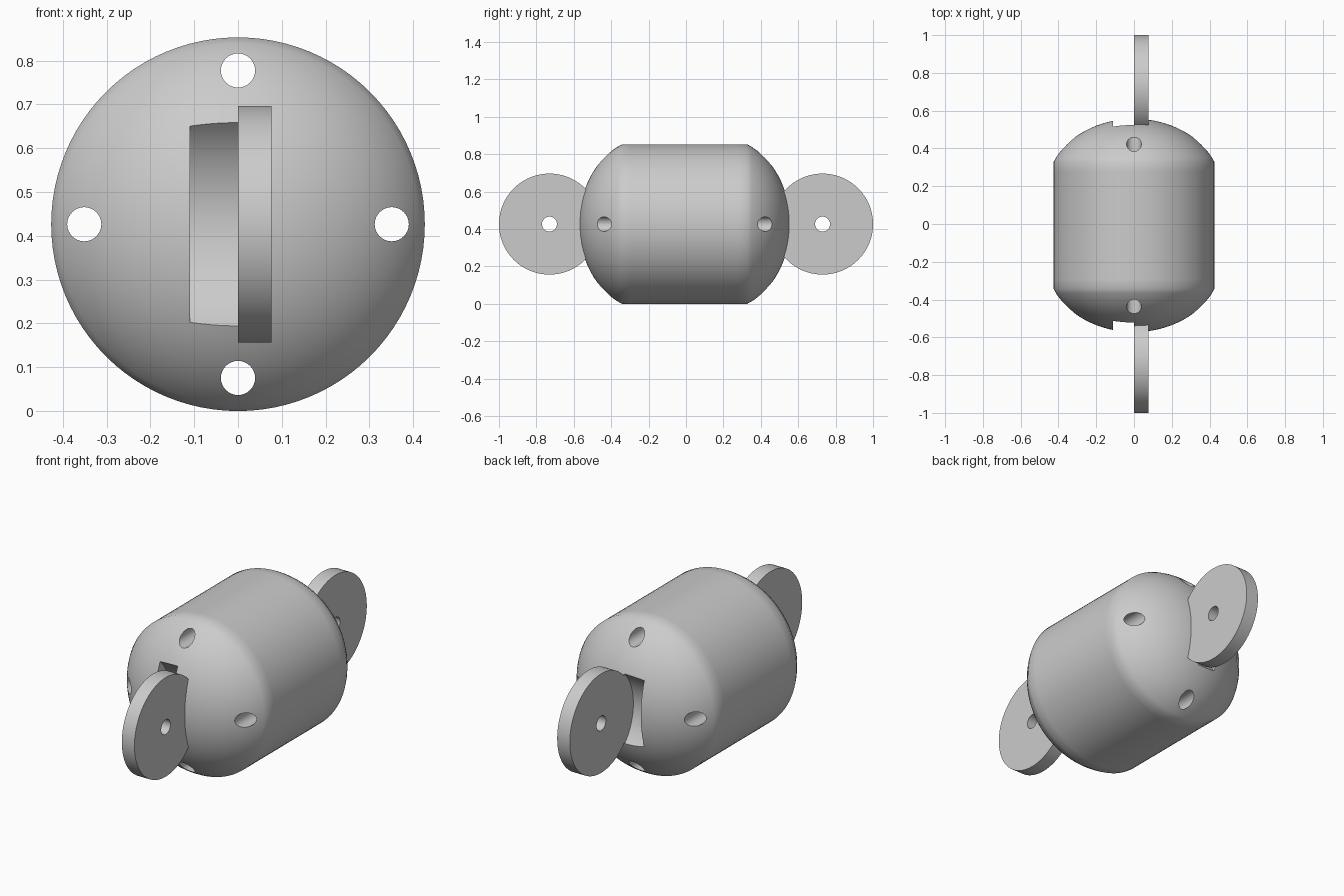
import bpy, bmesh, math
from mathutils import Matrix, Vector

cube = bpy.data.objects.get("Cube")
if cube:
    bpy.data.objects.remove(cube, do_unlink=True)

RADIUS = 0.4265      # body radius, also the height of its axis
FRONT_TIP, BACK_TIP = -0.572, 0.557
DOME_A, DOME_B = 0.46, 0.368   # radii of the elliptical dome profile
DISC_Y, DISC_R, DISC_W = 0.73, 0.27, 0.076

grey = bpy.data.materials.new("plain_grey")
grey.use_nodes = True
colour = (0.6, 0.6, 0.6, 1)
grey.diffuse_color = colour
grey.node_tree.nodes["Principled BSDF"].inputs["Base Color"].default_value = colour


def to_object(name, bm):
    mesh = bpy.data.meshes.new(name)
    bmesh.ops.recalc_face_normals(bm, faces=bm.faces)
    bm.to_mesh(mesh)
    bm.free()
    mesh.materials.append(grey)
    obj = bpy.data.objects.new(name, mesh)
    bpy.context.collection.objects.link(obj)
    return obj


def cylinder(name, axis, radius, length, centre, sides=64):
    bm = bmesh.new()
    turn = Matrix.Rotation(math.pi / 2, 4, "Y" if axis == "X" else "X")
    bmesh.ops.create_cone(bm, cap_ends=True, segments=sides, radius1=radius,
                          radius2=radius, depth=length,
                          matrix=Matrix.Translation(centre) @ turn)
    return to_object(name, bm)


def cut(obj, cutters):
    for cutter in cutters:
        cutter.hide_render = True
        mod = obj.modifiers.new("cut", "BOOLEAN")
        mod.operation, mod.solver, mod.object = "DIFFERENCE", "EXACT", cutter
    bpy.context.view_layer.update()
    graph = bpy.context.evaluated_depsgraph_get()
    mesh = bpy.data.meshes.new_from_object(obj.evaluated_get(graph))
    obj.modifiers.clear()
    obj.data = mesh
    for cutter in cutters:
        bpy.data.objects.remove(cutter, do_unlink=True)


def smooth(obj):
    bpy.ops.object.select_all(action="DESELECT")
    obj.select_set(True)
    bpy.context.view_layer.objects.active = obj
    bpy.ops.object.shade_smooth_by_angle(angle=math.radians(30))


# Body: barrel with a shallow dome at each end, spun around the y axis
def dome(tip, side, steps=16):
    points = []
    end = math.asin(RADIUS / DOME_A)
    for i in range(steps + 1):
        a = end * i / steps
        points.append((DOME_A * math.sin(a), tip - side * DOME_B * (1 - math.cos(a))))
    # extra ring keeps the barrel shading even
    points.append((RADIUS, points[-1][1] - side * 0.05))
    return points


profile = dome(FRONT_TIP, -1) + dome(BACK_TIP, 1)[::-1]
bm = bmesh.new()
verts = [bm.verts.new((r, y, RADIUS)) for r, y in profile]
edges = [bm.edges.new(pair) for pair in zip(verts, verts[1:])]
bmesh.ops.spin(bm, geom=verts + edges, cent=(0, 0, RADIUS), axis=(0, 1, 0),
               angle=math.tau, steps=96)
bmesh.ops.remove_doubles(bm, verts=bm.verts, dist=0.0001)
body = to_object("body", bm)

# Four long bolt holes and one curved clearance slot beside each disc
cutters = []
for i in range(4):
    a = i * math.pi / 2
    centre = Vector((0.351 * math.cos(a), 0, RADIUS + 0.351 * math.sin(a)))
    cutters.append(cylinder("bolt_hole_cutter", "Y", 0.039, 2, centre, 32))
for side, radius in ((-1, 0.312), (1, 0.28)):
    cutters.append(cylinder("slot_cutter", "X", radius, 0.112,
                            Vector((-0.054, side * DISC_Y, RADIUS)), 96))
cut(body, cutters)
smooth(body)

# Coupling discs with a pin hole
for name, side in (("front_disc", -1), ("back_disc", 1)):
    centre = Vector((DISC_W / 2, side * DISC_Y, RADIUS))
    disc = cylinder(name, "X", DISC_R, DISC_W, centre, 96)
    cut(disc, [cylinder("pin_hole_cutter", "X", 0.04, 0.4, centre, 32)])
    smooth(disc)
